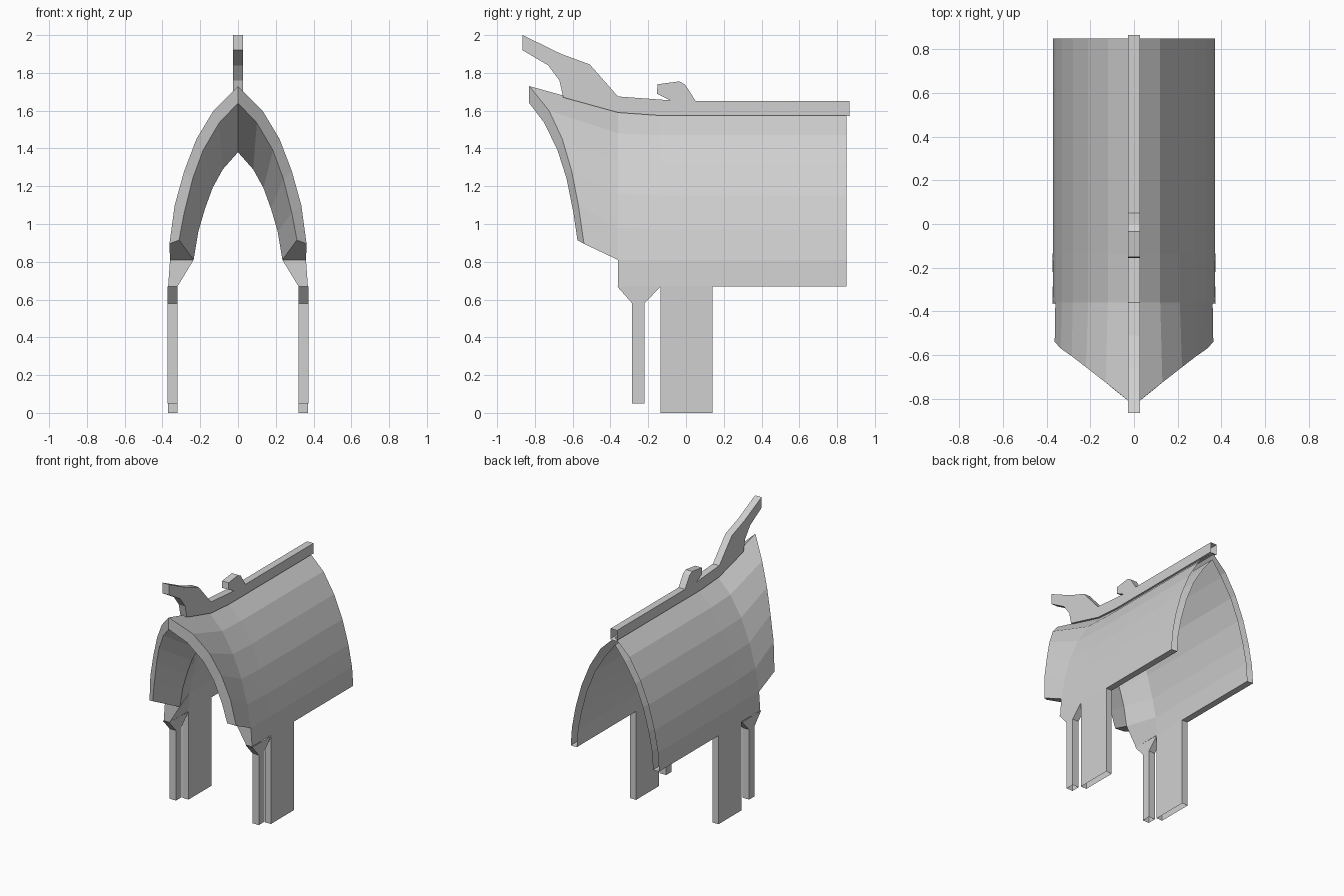
import bpy, bmesh

if "Cube" in bpy.data.objects:
    bpy.data.objects.remove(bpy.data.objects["Cube"])

grey = bpy.data.materials.new("plain grey")
grey.diffuse_color = (0.63, 0.63, 0.63, 1)
grey.use_nodes = True
grey.node_tree.nodes["Principled BSDF"].inputs["Base Color"].default_value = grey.diffuse_color


def finish(name, bm, mirror=False):
    bmesh.ops.remove_doubles(bm, verts=bm.verts, dist=0.0005)
    bmesh.ops.recalc_face_normals(bm, faces=bm.faces)
    me = bpy.data.meshes.new(name)
    bm.to_mesh(me)
    bm.free()
    me.materials.append(grey)
    ob = bpy.data.objects.new(name, me)
    bpy.context.collection.objects.link(ob)
    if mirror:
        mod = ob.modifiers.new("Mirror", 'MIRROR')
        mod.use_clip = True
    return ob


def plate(name, x0, x1, profile, skip=(), mirror=False):
    """Side profile (y, z) extruded along x; skip lists edges left open."""
    bm = bmesh.new()
    a = [bm.verts.new((x0, y, z)) for y, z in profile]
    b = [bm.verts.new((x1, y, z)) for y, z in profile]
    n = len(profile)
    bm.faces.new(a)
    bm.faces.new(b[::-1])
    for i in range(n):
        if i not in skip:
            j = (i + 1) % n
            bm.faces.new((a[i], b[i], b[j], a[j]))
    return finish(name, bm, mirror)


def at(y, pts):
    return [(x, y, z) for x, z in pts]


# Hood cross-sections, apex first: outer skin and inner skin
front_out = [(0, -.83, 1.73), (.13, -.725, 1.60), (.22, -.655, 1.45),
             (.285, -.605, 1.28), (.335, -.57, 1.10), (.363, -.54, .895)]
front_in = [(0, -.83, 1.64), (.10, -.75, 1.535), (.185, -.68, 1.39),
            (.24, -.632, 1.24), (.285, -.596, 1.06), (.312, -.575, .915)]
throat_out = at(-.36, [(0, 1.60), (.12, 1.48), (.21, 1.33), (.28, 1.16),
                       (.33, .98), (.36, .81), (.37, .67)])
throat_in = at(-.36, [(0, 1.38), (.08, 1.29), (.135, 1.19), (.175, 1.08),
                      (.21, .96), (.235, .81), (.32, .67)])
body_out = [(0, 1.585), (.12, 1.47), (.21, 1.32), (.28, 1.15),
            (.33, .97), (.36, .81), (.37, .67)]
body_in = [(0, 1.53), (.085, 1.42), (.17, 1.28), (.235, 1.12),
           (.282, .95), (.31, .81), (.32, .67)]

# Hood shell, right half mirrored
bm = bmesh.new()


def face(*pts):
    bm.faces.new([bm.verts.new(p) for p in pts])


def loft(o1, i1, o2, i2):
    r1, r2 = o1 + i1[::-1], o2 + i2[::-1]
    for k in range(len(r1) - 1):
        face(r1[k], r1[k + 1], r2[k + 1], r2[k])


loft(front_out, front_in, throat_out[:6], throat_in[:6])
loft(throat_out, throat_in, at(-.135, body_out), at(-.135, body_in))
loft(at(-.135, body_out), at(-.135, body_in), at(.85, body_out), at(.85, body_in))
for k in range(5):  # front rim
    face(front_out[k], front_in[k], front_in[k + 1], front_out[k + 1])
face(throat_out[5], throat_in[5], throat_in[6], throat_out[6])
finish("hood", bm, True)

# Rear wide legs and front thin legs (open at the bottom)
plate("wide_leg", .32, .37,
      [(-.135, 0), (.14, 0), (.14, .67), (-.135, .67)], (0, 2), True)
plate("thin_leg", .32, .374,
      [(-.285, .05), (-.22, .05), (-.22, .58), (-.135, .668), (-.365, .67),
       (-.285, .58)], (0, 3), True)

# Ridge rail with hook and raised front horn
plate("ridge_rail", -.027, .027,
      [(.865, 1.57), (.865, 1.652), (.05, 1.652), (.02, 1.70), (-.005, 1.738),
       (-.035, 1.755), (-.15, 1.74), (-.155, 1.69), (-.085, 1.655),
       (-.36, 1.675), (-.51, 1.845), (-.66, 1.90), (-.865, 2.0),
       (-.865, 1.92), (-.73, 1.84), (-.67, 1.76), (-.65, 1.67),
       (-.36, 1.59), (-.15, 1.575), (.85, 1.575)], (0,))
